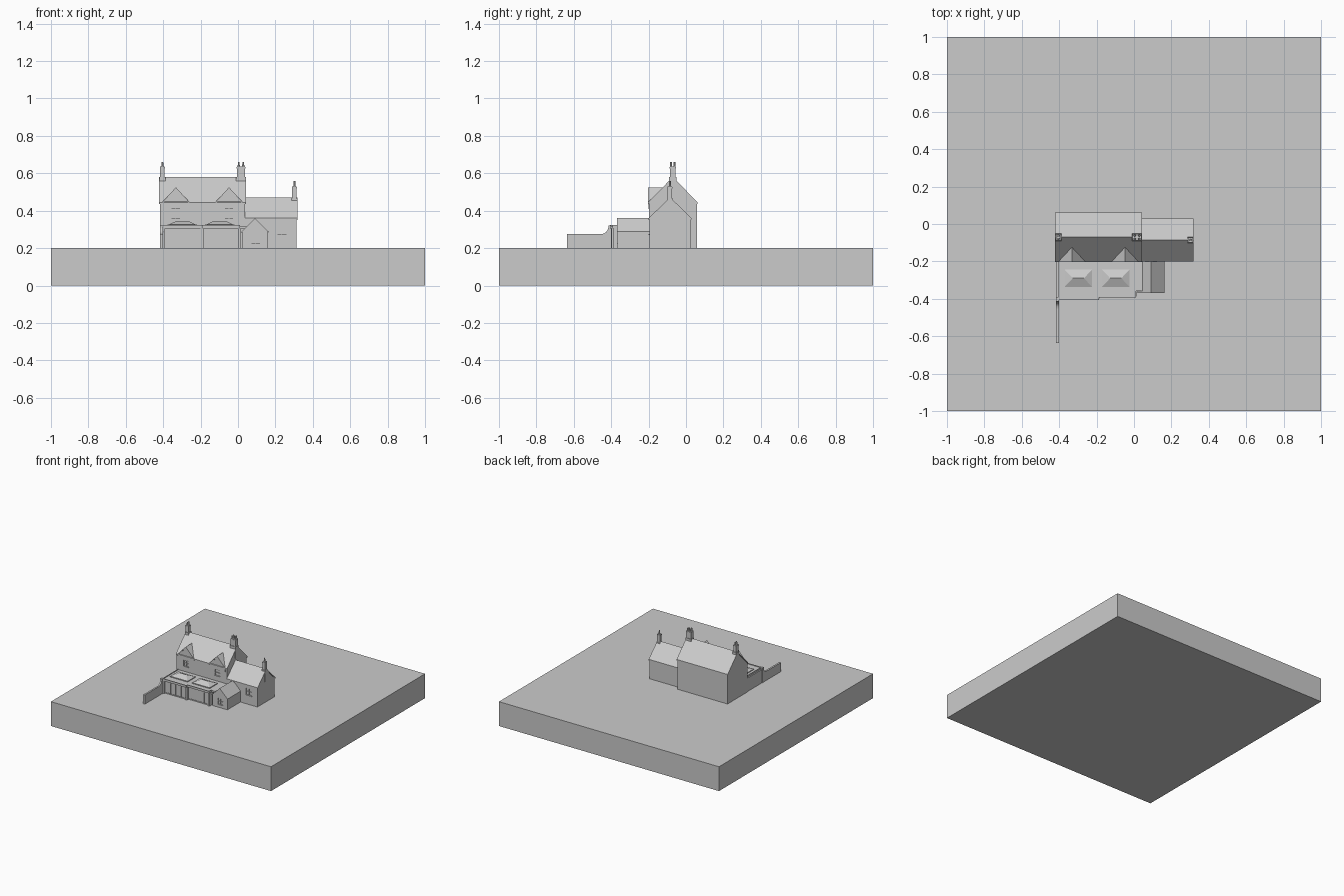
import bpy, bmesh, math
from mathutils import Matrix

if "Cube" in bpy.data.objects:
    bpy.data.objects.remove(bpy.data.objects["Cube"])

G = 0.2  # top of the base block


def finish(name, bm):
    bmesh.ops.recalc_face_normals(bm, faces=bm.faces)
    me = bpy.data.meshes.new(name)
    bm.to_mesh(me)
    bm.free()
    ob = bpy.data.objects.new(name, me)
    bpy.context.collection.objects.link(ob)
    return ob


def boxes(name, items):
    """Each item is (x0, x1, y0, y1, z0, z1)."""
    bm = bmesh.new()
    for x0, x1, y0, y1, z0, z1 in items:
        m = Matrix.Translation(((x0+x1)/2, (y0+y1)/2, (z0+z1)/2)) @ Matrix.Diagonal((x1-x0, y1-y0, z1-z0, 1))
        bmesh.ops.create_cube(bm, size=1, matrix=m)
    return finish(name, bm)


def prism(name, pts, a, b, axis):
    """Extrude a 2D outline from a to b along an axis."""
    place = {'x': lambda p, t: (t, p[0], p[1]),
             'y': lambda p, t: (p[0], t, p[1]),
             'z': lambda p, t: (p[0], p[1], t)}[axis]
    bm = bmesh.new()
    lo = [bm.verts.new(place(p, a)) for p in pts]
    hi = [bm.verts.new(place(p, b)) for p in pts]
    bm.faces.new(lo)
    bm.faces.new(hi)
    for i in range(len(pts)):
        j = (i + 1) % len(pts)
        bm.faces.new((lo[i], lo[j], hi[j], hi[i]))
    return finish(name, bm)


def gabled(name, l, r, eave, ridge, base, a, b, axis, over=0.004, t=0.01):
    """Gable-ended walls plus a thin pitched roof; l, r, eave, ridge are outer roof sizes."""
    c = (l + r) / 2
    walls = prism(name + "_walls", [(l+over, base), (r-over, base), (r-over, eave-t*.4),
                                    (c, ridge-t*.6), (l+over, eave-t*.4)], a+over, b-over, axis)
    prism(name + "_roof", [(l, eave), (c, ridge), (r, eave), (r, eave-t), (c, ridge-t), (l, eave-t)], a, b, axis)
    return walls


def windows(name, wall, y, items):
    """Recess windows into a front wall at y, with glazing bars and sills."""
    cut = boxes(name + "_cutter", [(x-w/2, x+w/2, y-.02, y+.008, z0, z1) for x, w, z0, z1 in items])
    cut.hide_render = True
    cut.display_type = 'WIRE'
    mod = wall.modifiers.new("recess", 'BOOLEAN')
    mod.object = cut
    mod.solver = 'EXACT'
    bars = []
    for x, w, z0, z1 in items:
        bars += [(x-.0015, x+.0015, y+.003, y+.009, z0, z1),
                 (x-w/2, x+w/2, y+.003, y+.009, (z0+z1)/2-.0015, (z0+z1)/2+.0015),
                 (x-w/2-.003, x+w/2+.003, y-.004, y+.009, z0-.004, z0)]
    boxes(name + "_bars", bars)


def chimney(name, x0, x1, y0, y1, z0, z1, top, pots):
    d = .004
    boxes(name + "_stack", [(x0, x1, y0, y1, z0-.08, z0+.015),
                            (x0+d, x1-d, y0+d, y1-d, z0, z1),
                            (x0+d/2, x1-d/2, y0+d/2, y1-d/2, z1-.012, z1-.004)])
    bm = bmesh.new()
    for px, py in pots:
        bmesh.ops.create_cone(bm, cap_ends=True, segments=10, radius1=.0065, radius2=.0045, depth=top-z1+.004,
                              matrix=Matrix.Translation((px, py, (top+z1-.004)/2)))
    finish(name + "_pots", bm)


# Ground block
boxes("base_block", [(-1, 1, -1, 1, 0, G)])

# Main house, side wing and porch
main = gabled("main_house", -.203, .062, .445, .58, G, -.422, .042, 'x')
wing = gabled("side_wing", -.2, .03, .36, .472, G, .03, .318, 'x')
porch = gabled("porch", .02, .162, .29, .36, G, -.368, -.19, 'y', over=.003, t=.008)
windows("wing_window", wing, -.196, [(.235, .05, .275, .33)])
windows("porch_window", porch, -.365, [(.095, .045, .225, .275)])

# Front gables over the upper windows
for i, x in enumerate((-.332, -.048)):
    gabled(f"front_gable_{i+1}", x-.076, x+.076, .442, .525, .41, -.204, -.11, 'y', over=.004, t=.009)
windows("upper_window", main, -.199, [(-.332, .045, .36, .408), (-.048, .045, .36, .408)])

# Chimneys
chimney("left_chimney", -.42, -.388, -.09, -.052, .565, .637, .66, [(-.404, -.08), (-.404, -.062)])
chimney("middle_chimney", -.01, .042, -.09, -.052, .565, .637, .66,
        [(x, y) for x in (.004, .028) for y in (-.08, -.062)])
chimney("wing_chimney", .286, .318, -.102, -.07, .45, .53, .558, [(.302, -.086)])

# Flat-roofed front extension
boxes("extension_glazing", [(-.4, -.195, -.386, -.2, G, .307), (-.195, .012, -.374, -.2, G, .307)])
roof = [(-.405, -.2), (-.405, -.406), (-.188, -.406), (-.188, -.392), (.012, -.392), (.012, -.358), (.045, -.358), (.045, -.2)]
prism("extension_roof", roof, .305, .318, 'z')
boxes("roof_edge_trim", [(-.405, -.188, -.406, -.4, .31, .323), (-.188, .012, -.392, -.386, .31, .323),
                         (-.405, -.399, -.4, -.2, .31, .323), (.006, .012, -.386, -.358, .31, .323)])
boxes("extension_side_wall", [(-.414, -.398, -.4, -.2, G, .31)])
boxes("extension_posts", [(-.405, -.39, -.4, -.38, G, .306), (-.2, -.185, -.398, -.37, G, .306),
                          (0, .014, -.388, -.36, G, .306)])

# Folding door frames in each bay
frames = []
for x0, x1, y in ((-.39, -.2, -.386), (-.185, 0, -.374)):
    for k in range(5):
        x = x0 + (x1 - x0) * k / 4
        frames.append((x-.002, x+.002, y-.004, y+.002, G, .306))
    for z0, z1 in ((G, .206), (.294, .306)):
        frames.append((x0, x1, y-.004, y+.002, z0, z1))
boxes("door_frames", frames)

# Hipped roof lanterns on raised kerbs
for i, x in enumerate((-.2975, -.0975)):
    boxes(f"lantern_kerb_{i+1}", [(x-.079, x+.079, -.342, -.239, .316, .325)])
    bm = bmesh.new()
    c = [bm.verts.new((x+sx*.076, -.29+sy*.049, .324)) for sx, sy in ((-1, -1), (1, -1), (1, 1), (-1, 1))]
    r0, r1 = [bm.verts.new((x+s*.03, -.29, .346)) for s in (-1, 1)]
    for f in ((c[0], c[1], r1, r0), (c[1], c[2], r1), (c[2], c[3], r0, r1), (c[3], c[0], r0), c[::-1]):
        bm.faces.new(f)
    finish(f"lantern_glass_{i+1}", bm)

# Garden wall with a curved sweep up to the house
sweep = [(-.455+.04*math.sin(a), .315-.04*math.cos(a)) for a in [math.pi/2*k/8 for k in range(9)]]
prism("garden_wall", [(-.636, G), (-.636, .275)] + sweep + [(-.395, .315), (-.395, G)], -.416, -.402, 'x')
boxes("garden_wall_pier", [(-.418, -.4, -.414, -.394, G, .322)])
